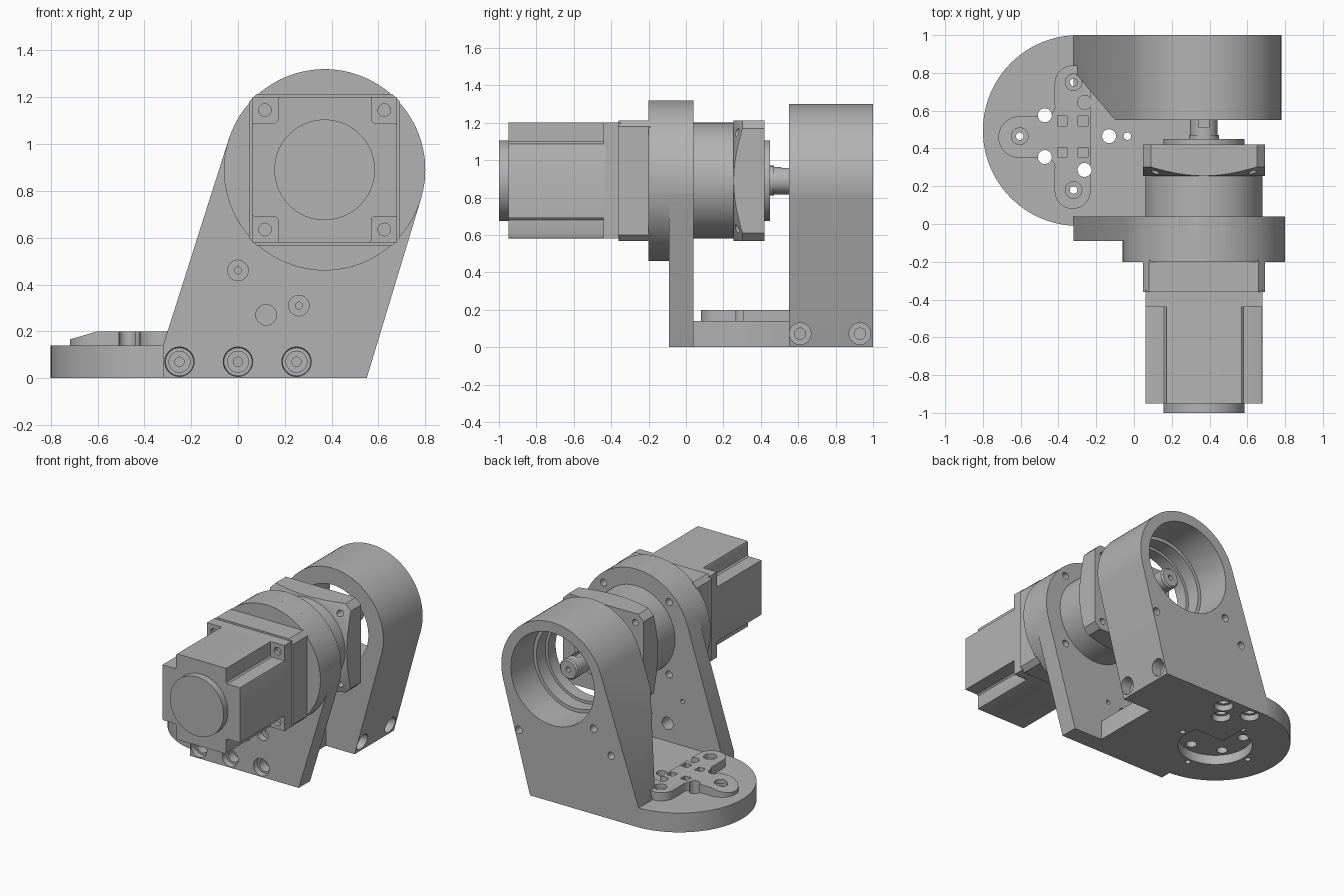
import bpy, bmesh
from math import sin, cos, pi, atan2, acos, hypot, radians
from mathutils import Matrix, Vector

old = bpy.data.objects.get("Cube")
if old:
    bpy.data.objects.remove(old, do_unlink=True)

grey = bpy.data.materials.new("machined_grey")
grey.use_nodes = True
grey.diffuse_color = (0.45, 0.45, 0.45, 1)
grey.node_tree.nodes["Principled BSDF"].inputs["Base Color"].default_value = (0.45, 0.45, 0.45, 1)

CX, CZ = 0.37, 0.89            # motor axis
PX, PY = -0.32, 0.465          # pad pattern centre
TURN = {"x": Matrix.Rotation(pi / 2, 4, "Y"), "y": Matrix.Rotation(-pi / 2, 4, "X"), "z": Matrix()}


def finish(name, bm):
    bmesh.ops.recalc_face_normals(bm, faces=bm.faces)
    mesh = bpy.data.meshes.new(name)
    bm.to_mesh(mesh)
    bm.free()
    mesh.materials.append(grey)
    ob = bpy.data.objects.new(name, mesh)
    bpy.context.collection.objects.link(ob)
    return ob


def prism(name, pts, axis, a, b):
    """Extrude an outline: (x, z) along y, or (x, y) along z."""
    bm = bmesh.new()
    place = (lambda p, h: (p[0], h, p[1])) if axis == "y" else (lambda p, h: (p[0], p[1], h))
    face = bm.faces.new([bm.verts.new(place(p, a)) for p in pts])
    grown = bmesh.ops.extrude_face_region(bm, geom=[face])["geom"]
    step = Vector(place((0, 0), b - a))
    bmesh.ops.translate(bm, vec=step, verts=[v for v in grown if isinstance(v, bmesh.types.BMVert)])
    return finish(name, bm)


def box(name, x, y, z):
    return prism(name, [(x[0], y[0]), (x[1], y[0]), (x[1], y[1]), (x[0], y[1])], "z", *z)


def lathe(name, prof, axis, pos, n=64):
    """Closed turned solid from (height, radius) pairs."""
    bm = bmesh.new()
    rings = [[bm.verts.new((r * cos(2 * pi * i / n), r * sin(2 * pi * i / n), h)) for i in range(n)]
             for h, r in prof]
    for lo, hi in zip(rings, rings[1:]):
        for i in range(n):
            j = (i + 1) % n
            bm.faces.new((lo[i], lo[j], hi[j], hi[i]))
    bm.faces.new(rings[0])
    bm.faces.new(rings[-1])
    bm.transform(Matrix.Translation(pos) @ TURN[axis])
    return finish(name, bm)


def combine(target, tool, mode="DIFFERENCE", keep=False):
    mod = target.modifiers.new("cut", "BOOLEAN")
    mod.operation, mod.object, mod.solver = mode, tool, "EXACT"
    bpy.context.view_layer.objects.active = target
    bpy.ops.object.modifier_apply(modifier=mod.name)
    if not keep:
        bpy.data.objects.remove(tool, do_unlink=True)


def bore(targets, axis, pos, prof, n=32):
    tool = lathe("cutter", prof, axis, pos, n)
    for t in targets:
        combine(t, tool, keep=True)
    bpy.data.objects.remove(tool, do_unlink=True)


def arc(cx, cy, r, a, b, n=32):
    return [(cx + r * cos(a + (b - a) * i / n), cy + r * sin(a + (b - a) * i / n)) for i in range(n + 1)]


def bracket_outline(r):
    """Foot joined to a round head by tangent lines."""
    def tangent(px, pz, side):
        dx, dz = px - CX, pz - CZ
        return atan2(dz, dx) + side * acos(r / hypot(dx, dz))
    start, end = tangent(0.55, 0, 1), tangent(-0.32, 0.14, -1) + 2 * pi
    return [(0.55, 0)] + arc(CX, CZ, r, start, end, 48) + [(-0.32, 0.14), (-0.32, 0)]


def rotated(pts):
    """Repeat a corner pattern four times round the motor axis."""
    out = []
    for k in range(4):
        c, s = round(cos(k * pi / 2)), round(sin(k * pi / 2))
        out += [(CX + c * x - s * z, CZ + s * x + c * z) for x, z in pts]
    return out


AXIS = (CX, 0, CZ)

# Base plate with round end
base = prism("base_plate", arc(-0.295, 0.495, 0.505, pi / 2, 3 * pi / 2, 48)
             + [(-0.295, 0.02), (0.32, 0.02), (0.32, 0.6), (0.2, 0.98), (-0.28, 0.98)], "z", 0, 0.14)
bore([base], "z", (PX, PY, 0), [(-0.1, 0.25), (0.07, 0.25)], 48)

# Front bracket with round boss
front = prism("front_bracket", bracket_outline(0.43), "y", -0.09, 0.04)
combine(front, lathe("boss", [(-0.20, 0.43), (0.04, 0.43)], "y", AXIS, 96), "UNION")
for x in (-0.25, 0, 0.25):
    bore([front, base], "y", (x, -0.09, 0.07),
         [(-0.05, 0.067), (0.04, 0.06), (0.04, 0.045), (0.11, 0.045), (0.11, 0.02), (0.2, 0.02)])
for x, z, r in ((0, 0.46, 0.015), (0.12, 0.27, 0.044), (0.26, 0.31, 0.015)):
    # the boss stands over part of the first hole, so start in front of it
    bore([front], "y", (x, -0.09, z), [(-0.2, 0.044), (0.05, 0.044), (0.05, r), (0.2, r)])
for x, z in rotated([(0.262, 0.262)]):
    bore([front], "y", (x, 0, z), [(-0.08, 0.025), (0.1, 0.025)], 24)

# Rear bracket with stepped bearing bore
rear = prism("rear_bracket", bracket_outline(0.41), "y", 0.55, 1.0)
bore([rear], "y", AXIS, [(0.4, 0.29), (0.64, 0.29), (0.64, 0.31), (0.74, 0.31), (0.74, 0.335), (1.1, 0.335)], 64)
combine(rear, prism("cutter", [(-0.364, 0.862), (-0.364, 0.498), (-0.056, 0.498)], "z", 0.14, 1.4))
for y in (0.61, 0.93):
    bore([rear], "x", (0, y, 0.072), [(0.25, 0.03), (0.5, 0.03), (0.5, 0.058), (0.7, 0.058)])
for x, z in ((0.64, 0.45), (0.04, 0.62), (-0.1, 0.46)):
    bore([rear], "y", (x, 1, z), [(-0.15, 0.027), (0.1, 0.027)], 24)
for x, y in ((-0.02, 0.91), (-0.1, 0.79), (-0.24, 0.92)):
    bore([rear, base], "z", (x, y, 0), [(-0.05, 0.07), (0.04, 0.06), (0.04, 0.04), (0.12, 0.04)])

# Three-armed raised pad
pad = prism("raised_pad", arc(-0.325, 0.745, 0.095, 0, pi, 16) + arc(-0.325, 0.175, 0.095, pi, 2 * pi, 16),
            "z", 0.13, 0.20)
combine(pad, prism("arm", arc(-0.608, 0.46, 0.11, pi / 2, 3 * pi / 2, 16) + [(-0.35, 0.35), (-0.35, 0.57)],
                   "z", 0.13, 0.20), "UNION")
combine(pad, box("web", (-0.47, -0.4), (0.3, 0.62), (0.13, 0.20)), "UNION")
for side in (-1, 1):
    bore([pad], "z", (-0.47, 0.46 + side * 0.161, 0), [(0.1, 0.051), (0.3, 0.051)])
combine(pad, prism("ramp", [(-0.76, 0.153), (-0.56, 0.212), (-0.56, 0.3), (-0.76, 0.3)], "y", 0.2, 0.7))
for x in (-0.38, -0.27):
    for y in (0.38, 0.545):
        combine(pad, box("pocket", (x - 0.026, x + 0.026), (y - 0.026, y + 0.026), (0.15, 0.3)))
for k in range(5):
    a = k * 2 * pi / 5
    bore([base, pad], "z", (PX + 0.188 * cos(a), PY + 0.188 * sin(a), 0), [(-0.1, 0.037), (0.3, 0.037)], 24)
for k in range(4):
    a = k * pi / 2
    prof = [(-0.1, 0.02), (0.17, 0.02), (0.17, 0.044), (0.3, 0.044)]
    bore([base, pad], "z", (PX + 0.285 * cos(a), PY + 0.285 * sin(a), 0), prof, 24)

# Motor body with notched corners and end cap
prism("motor_body", rotated([(0.31, -0.2), (0.31, 0.19), (0.307, 0.197), (0.3, 0.2), (0.21, 0.2), (0.2, 0.21)]),
      "y", -0.95, -0.43)
lathe("motor_end_cap", [(-1.0, 0.215), (-0.94, 0.215)], "y", AXIS)
plate = prism("motor_front_plate", rotated([(0.31, -0.31)]), "y", -0.44, -0.35)
for x, z in rotated([(0.255, 0.255)]):
    bore([plate], "y", (x, -0.44, z), [(-0.03, 0.027), (0.03, 0.027)], 24)
prism("adapter_flange", rotated([(0.323, -0.29), (0.323, 0.29), (0.29, 0.323)]), "y", -0.36, -0.19)

# Gearbox housing, output flange and shaft
lathe("gearbox_housing", [(-0.19, 0.31), (0.28, 0.31)], "y", AXIS, 96)
flange = prism("output_flange", rotated([(0.323, -0.28), (0.323, 0.28), (0.28, 0.323)]), "y", 0.255, 0.42)
combine(flange, lathe("cone", [(0.25, 0.312), (0.33, 0.49), (0.33, 0.6), (0.5, 0.6)], "y", AXIS, 96), "INTERSECT")
for x, z in rotated([(0.257, 0.257)]):
    bore([flange], "y", (x, 0, z), [(0.2, 0.022), (0.5, 0.022)], 24)
lathe("pilot_collar", [(0.4, 0.215), (0.45, 0.215)], "y", AXIS)
shaft = lathe("output_shaft", [(0.44, 0.08), (0.47, 0.08), (0.47, 0.073), (0.81, 0.073), (0.82, 0.063)], "y", AXIS, 48)
combine(shaft, box("keyway", (CX - 0.028, CX + 0.028), (0.51, 0.75), (CZ + 0.045, CZ + 0.2)))
bore([shaft], "y", (CX, 0.82, CZ), [(-0.05, 0.018), (0.05, 0.018)], 24)

# Smooth curved walls, keep edges crisp
bpy.ops.object.select_all(action="DESELECT")
for ob in bpy.context.scene.objects:
    if ob.type == "MESH" and ob.data.materials and ob.data.materials[0] == grey:
        ob.select_set(True)
        bpy.context.view_layer.objects.active = ob
bpy.ops.object.shade_smooth_by_angle(angle=radians(25))
